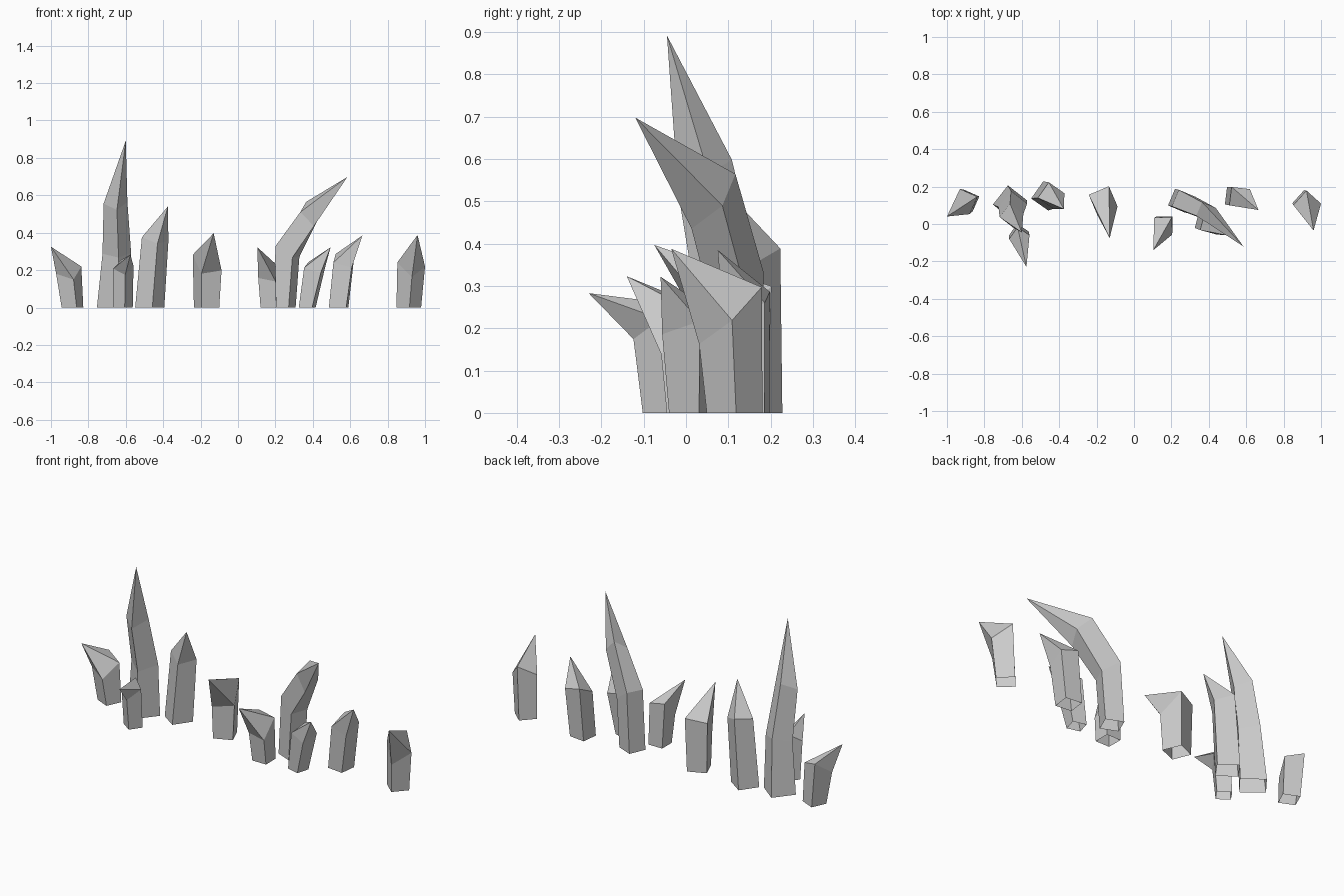
import bpy, bmesh
from math import radians, cos, sin

if "Cube" in bpy.data.objects:
    bpy.data.objects.remove(bpy.data.objects["Cube"])

SIDES = 4


def crystal(name, rot, rings, apex):
    """Four-sided shard. Each ring: x, y, z, radius, slope in x, slope in y."""
    bm = bmesh.new()
    loops = []
    for x, y, z, r, sx, sy in rings:
        loop = []
        for k in range(SIDES):
            a = radians(rot + 360 * k / SIDES)
            dx, dy = r * cos(a), r * sin(a)
            loop.append(bm.verts.new((x + dx, y + dy, z + sx * dx + sy * dy)))
        loops.append(loop)
    tip = bm.verts.new(apex)
    for k in range(SIDES):
        n = (k + 1) % SIDES
        for lo, hi in zip(loops, loops[1:]):
            bm.faces.new((lo[k], lo[n], hi[n], hi[k]))
        bm.faces.new((loops[-1][k], loops[-1][n], tip))
    me = bpy.data.meshes.new(name)
    bm.to_mesh(me)
    bm.free()
    bpy.context.collection.objects.link(bpy.data.objects.new(name, me))


# left cluster
crystal("crystal_far_left", -69,
        [(-.885, .125, 0, .062, 0, 0), (-.905, .12, .2, .072, 0, .75)], (-1, .04, .325))
crystal("crystal_tall", -83,
        [(-.663, .115, 0, .092, 0, 0), (-.648, .1, .29, .077, 0, .3),
         (-.655, .045, .56, .064, 0, .6)], (-.6, -.045, .892))
crystal("crystal_small_front", -80,
        [(-.615, -.05, 0, .053, 0, 0), (-.613, -.07, .215, .055, 0, .75)], (-.575, -.23, .283))
crystal("crystal_left_inner", -80,
        [(-.472, .15, 0, .079, 0, 0), (-.443, .152, .365, .072, -.2, .3)], (-.375, .08, .54))
crystal("crystal_centre", -112,
        [(-.168, .125, 0, .073, 0, 0), (-.165, .125, .24, .083, -.2, .85)], (-.13, -.075, .397))

# right cluster
crystal("crystal_front_right", -45,
        [(.163, -.003, 0, .06, 0, 0), (.155, -.012, .195, .066, -.2, 1)], (.103, -.14, .323))
crystal("crystal_curved", -68,
        [(.245, .125, 0, .068, 0, 0), (.265, .12, .3, .068, -.6, .3),
         (.385, .065, .5, .056, -.6, 1)], (.585, -.12, .698))
crystal("crystal_small_right", -60,
        [(.37, .005, 0, .052, 0, 0), (.41, 0, .215, .065, -.2, .4)], (.495, -.06, .322))
crystal("crystal_right_inner", -52,
        [(.538, .145, 0, .066, 0, 0), (.565, .143, .25, .07, -.2, .5)], (.665, .075, .385))
crystal("crystal_far_right", -87,
        [(.913, .115, 0, .066, 0, 0), (.926, .105, .23, .074, -.2, .9)], (.96, -.035, .388))
